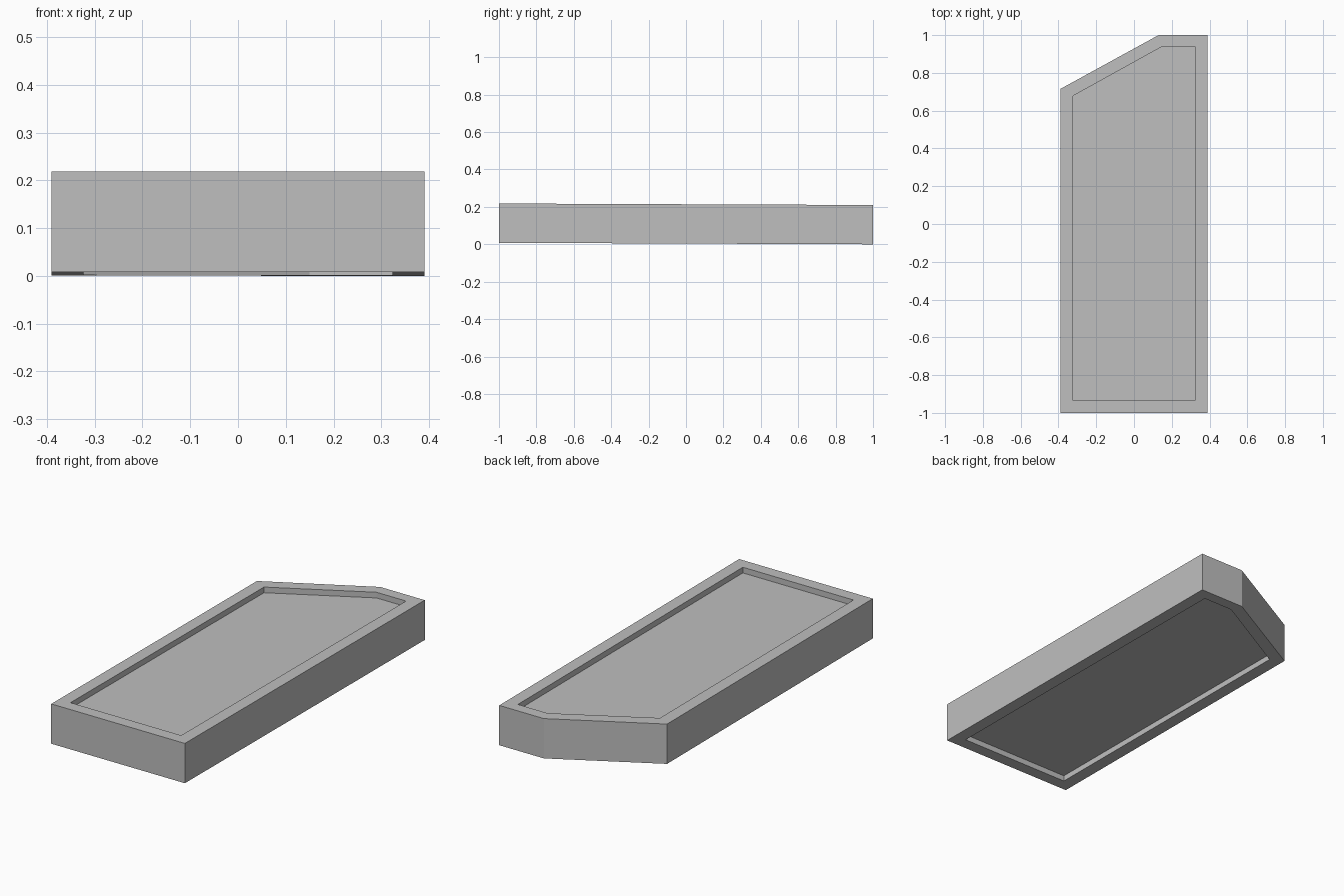
import bpy
import bmesh

default = bpy.data.objects.get("Cube")
if default:
    bpy.data.objects.remove(default, do_unlink=True)

THICKNESS = 0.21
RECESS = 0.03
TILT = 0.004  # the slab dips slightly towards the back

# Plan outlines: slab with one clipped back corner, and the recess inside it
OUTER = [(-0.39, -1), (0.39, -1), (0.39, 1), (0.13, 1), (-0.39, 0.715)]
INNER = [(-0.323, -0.935), (0.323, -0.935), (0.323, 0.94), (0.15, 0.94), (-0.323, 0.678)]

grey = bpy.data.materials.new("Plain grey")
grey.use_nodes = True
colour = (0.52, 0.52, 0.52, 1)
grey.diffuse_color = colour
grey.node_tree.nodes["Principled BSDF"].inputs["Base Color"].default_value = colour

bm = bmesh.new()


def ring(points, z):
    return [bm.verts.new((x, y, z + TILT * (1 - y))) for x, y in points]


def bridge(a, b):
    for i in range(len(a)):
        j = (i + 1) % len(a)
        bm.faces.new((a[i], a[j], b[j], b[i]))


# Rings from the lower panel, out round the rim, to the upper panel
rings = [
    ring(INNER, RECESS),
    ring(INNER, 0),
    ring(OUTER, 0),
    ring(OUTER, THICKNESS),
    ring(INNER, THICKNESS),
    ring(INNER, THICKNESS - RECESS),
]
for lower, upper in zip(rings, rings[1:]):
    bridge(lower, upper)

# Recessed panels
bm.faces.new(rings[0])
bm.faces.new(rings[-1])
bmesh.ops.recalc_face_normals(bm, faces=bm.faces)

mesh = bpy.data.meshes.new("recessed_slab")
bm.to_mesh(mesh)
bm.free()
mesh.materials.append(grey)
slab = bpy.data.objects.new("recessed_slab", mesh)
bpy.context.collection.objects.link(slab)
